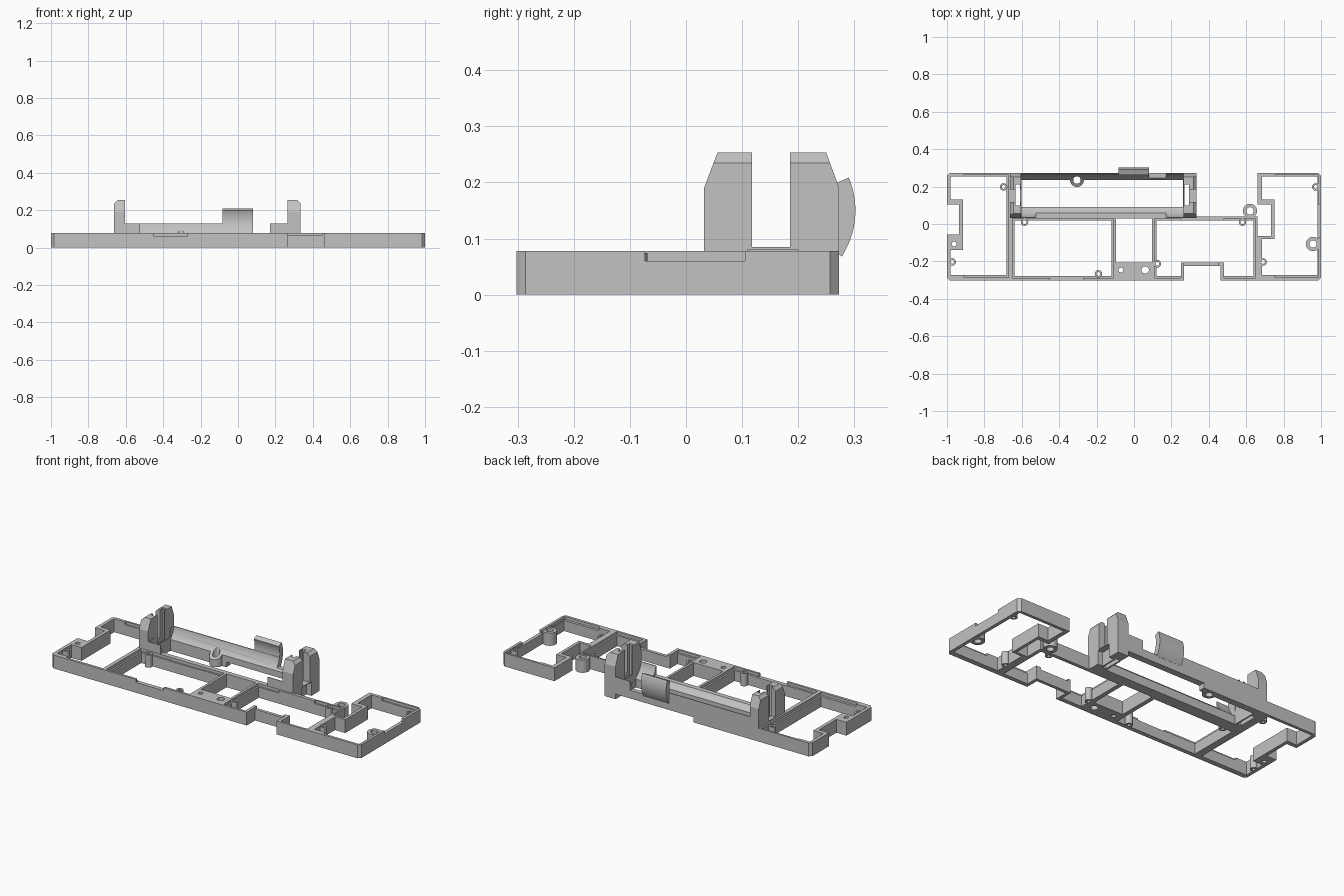
import bpy, bmesh, math
from mathutils import Vector

cube = bpy.data.objects.get("Cube")
if cube:
    bpy.data.objects.remove(cube)

mat = bpy.data.materials.new("plain grey")
mat.use_nodes = True
GREY = (0.54, 0.54, 0.54, 1)
mat.diffuse_color = GREY
mat.node_tree.nodes["Principled BSDF"].inputs["Base Color"].default_value = GREY

TOP = 0.078
FRONT, BACK = -0.302, 0.273
AXIS_Y, AXIS_Z, CELL_R = 0.152, 0.15, 0.118

# How an outline point and a depth become a 3D point, per extrusion axis
PLACE = {"x": lambda p, d: Vector((d, p[0], p[1])),
         "y": lambda p, d: Vector((p[0], d, p[1])),
         "z": lambda p, d: Vector((p[0], p[1], d))}


def prism(name, pts, a, b, axis="z"):
    """Extrude a 2D outline from a to b along an axis."""
    place = PLACE[axis]
    bm = bmesh.new()
    face = bm.faces.new([bm.verts.new(place(p, a)) for p in pts])
    out = bmesh.ops.extrude_face_region(bm, geom=[face])
    bmesh.ops.translate(bm, vec=place((0, 0), b - a),
                        verts=[v for v in out["geom"] if isinstance(v, bmesh.types.BMVert)])
    bmesh.ops.recalc_face_normals(bm, faces=bm.faces)
    mesh = bpy.data.meshes.new(name)
    bm.to_mesh(mesh)
    bm.free()
    mesh.materials.append(mat)
    obj = bpy.data.objects.new(name, mesh)
    bpy.context.collection.objects.link(obj)
    return obj


def rect(x0, x1, y0, y1):
    return [(x0, y0), (x1, y0), (x1, y1), (x0, y1)]


def box(name, x0, x1, y0, y1, z0, z1):
    return prism(name, rect(x0, x1, y0, y1), z0, z1)


def arc(cx, cy, r, a0, a1, n):
    angles = [math.radians(a0 + (a1 - a0) * i / n) for i in range(n + 1)]
    return [(cx + r * math.cos(a), cy + r * math.sin(a)) for a in angles]


def disc(x, y, r, n=24):
    return arc(x, y, r, 0, 360, n)[:-1]


def combine(target, tool, mode="DIFFERENCE"):
    """Apply a boolean and discard the tool."""
    mod = target.modifiers.new("shape", "BOOLEAN")
    mod.operation, mod.solver, mod.object = mode, "EXACT", tool
    tool.hide_render = True
    bpy.context.view_layer.update()
    graph = bpy.context.evaluated_depsgraph_get()
    mesh = bpy.data.meshes.new_from_object(target.evaluated_get(graph))
    target.modifiers.clear()
    target.data = mesh
    bpy.data.objects.remove(tool)


# Base plate outline with clipped corners
c = 0.016
frame = prism("frame", [
    (-1 + c, FRONT), (1 - c, FRONT), (1, FRONT + c), (1, BACK - c), (1 - c, BACK), (0.66, BACK),
    (0.66, 0.04), (0.335, 0.04), (0.335, BACK), (-1 + c, BACK), (-1, BACK - c), (-1, FRONT + c)], 0, TOP)

# Bay openings, following the side notches
left_bay = [(-0.98, -0.272), (-0.682, -0.272), (-0.682, 0.255), (-0.98, 0.255), (-0.98, 0.13),
            (-0.915, 0.13), (-0.915, -0.14), (-0.98, -0.14)]
right_bay = [(0.685, -0.272), (0.98, -0.272), (0.98, 0.255), (0.685, 0.255), (0.685, 0.13),
             (0.75, 0.13), (0.75, -0.08), (0.685, -0.08)]
inner_right = [(0.12, -0.277), (0.25, -0.277), (0.25, -0.207), (0.48, -0.207), (0.48, -0.277),
               (0.64, -0.277), (0.64, 0.02), (0.12, 0.02)]
inner_left = rect(-0.64, -0.12, -0.277, 0.02)
for outline in (left_bay, right_bay, inner_right, inner_left, rect(-0.095, 0.095, -0.205, 0.03)):
    combine(frame, prism("opening", outline, -0.1, 0.5))

# Shallow ledges inside the rims
for x0, x1, y0, y1 in ((-0.65, -0.11, -0.289, 0.03), (0.11, 0.25, -0.289, 0.03), (0.48, 0.65, -0.289, 0.03),
                       (-0.91, -0.672, -0.287, 0.262), (0.755, 0.985, -0.287, 0.262)):
    combine(frame, box("ledge", x0, x1, y0, y1, 0.062, 0.2))

# Screw bosses: x, y, boss radius, hole radius
screws = [(-0.697, 0.198, 0.02, 0.01), (-0.972, -0.203, 0.02, 0.01), (-0.585, 0.01, 0.02, 0.01),
          (-0.19, -0.267, 0.02, 0.01), (0.125, -0.213, 0.02, 0.01), (0.58, 0.01, 0.02, 0.01),
          (0.69, -0.203, 0.02, 0.01), (0.972, 0.198, 0.02, 0.01), (0.62, 0.07, 0.038, 0.02),
          (0.957, -0.107, 0.038, 0.02), (0.06, -0.246, 0.03, 0.02), (-0.305, 0.235, 0.037, 0.02)]
for x, y, r, hole in screws:
    height = 0.11 if y > 0.22 else TOP - 0.004
    combine(frame, prism("boss", disc(x, y, r), 0, height), "UNION")

# Holder walls above the frame
for x0, x1, y0, y1 in ((-0.62, 0.08, 0.235, BACK), (0.17, 0.28, 0.235, BACK),
                       (-0.62, -0.525, 0.032, 0.09), (0.17, 0.28, 0.032, 0.09)):
    combine(frame, box("holder_wall", x0, x1, y0, y1, 0.03, 0.13), "UNION")

# Cell trough; its floor stays open except at the boss
combine(frame, prism("trough", disc(AXIS_Y, AXIS_Z, CELL_R, 48), -0.602, 0.265, "x"))
floor = box("floor_opening", -0.602, 0.262, 0.09, 0.235, -0.1, 0.3)
combine(floor, prism("boss_keep", disc(-0.305, 0.235, 0.037), -0.2, 0.4))
combine(frame, floor)

# Notches and recesses
notches = [(-1.1, -0.935, -0.055, 0.105, -0.1, 0.2), (0.66, 0.732, -0.065, 0.105, -0.1, 0.2),
           (0.268, 0.462, -0.4, -0.225, -0.1, 0.2), (0.268, 0.45, -0.4, -0.2, 0.065, 0.2),
           (-0.45, -0.27, -0.4, -0.27, 0.06, 0.2), (-0.45, -0.27, 0.015, 0.03, 0.06, 0.2),
           (0.978, 1.1, -0.073, 0.105, 0.06, 0.2), (-0.24, 0.265, 0.2, 0.4, -0.1, 0.03)]
for n in notches:
    combine(frame, box("notch", *n))

# Screw holes
for x, y, r, hole in screws + [(-0.07, -0.246, 0, 0.013), (-0.962, -0.107, 0, 0.013)]:
    combine(frame, prism("hole", disc(x, y, hole, 16), -0.1, 0.3))

# End blocks: two chamfered posts with a slot between
block = [(0.032, 0), (0.032, 0.19), (0.056, 0.253), (0.118, 0.253), (0.118, 0.085),
         (0.185, 0.085), (0.185, 0.253), (0.25, 0.253), (BACK, 0.19), (BACK, 0)]
for name, outer, inner, side in (("right_end_block", -0.662, -0.604, -1),
                                 ("left_end_block", 0.335, 0.265, 1)):
    post = prism(name, block, min(outer, inner), max(outer, inner), "x")
    slope = [(outer + side * 0.01, 0.225), (outer - side * 0.03, 0.265), (outer + side * 0.01, 0.265)]
    combine(post, prism("top_chamfer", slope, 0, 0.3, "y"))
    groove = sorted((inner + side * 0.006, inner + side * 0.03))
    combine(post, box("groove", *groove, 0.1, 0.21, -0.1, 0.5))
    combine(frame, box("groove", *groove, 0.1, 0.21, -0.1, 0.5))
    if side > 0:
        for part in (post, frame):
            combine(part, box("outer_notch", 0.303, 0.4, 0.11, 0.2, -0.1, 0.08))

# Curved retaining tab on the back
tab = prism("retaining_tab", arc(AXIS_Y, AXIS_Z, 0.15, -33, 23, 14) + arc(AXIS_Y, AXIS_Z, 0.12, 23, -33, 14),
            -0.082, 0.08, "x")

# Smooth round surfaces, sharp edges kept
bpy.ops.object.select_all(action="DESELECT")
for obj in (frame, tab):
    obj.select_set(True)
    bpy.context.view_layer.objects.active = obj
bpy.ops.object.shade_smooth_by_angle(angle=math.radians(30))
